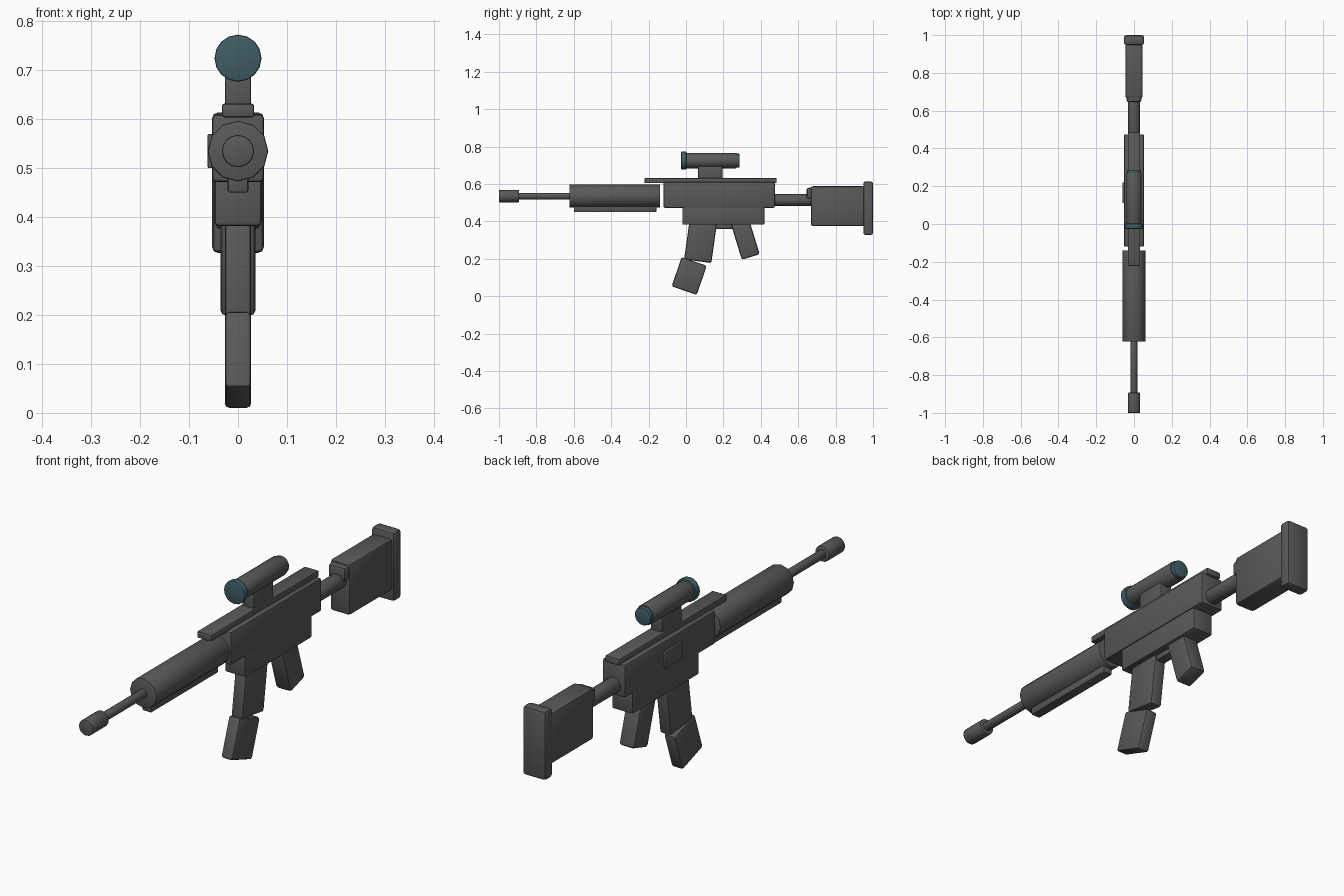
import bpy
import math

if "Cube" in bpy.data.objects:
    bpy.data.objects.remove(bpy.data.objects["Cube"], do_unlink=True)


def material(name, rgb):
    mat = bpy.data.materials.new(name)
    mat.use_nodes = True
    mat.diffuse_color = (*rgb, 1)
    mat.node_tree.nodes["Principled BSDF"].inputs["Base Color"].default_value = (*rgb, 1)
    return mat


GREY = material("dark grey", (0.1, 0.1, 0.1))
TEAL = material("lens teal", (0.05, 0.11, 0.13))


def finish(name, mat, bevel):
    ob = bpy.context.object
    ob.name = name
    ob.data.materials.append(mat)
    bpy.ops.object.transform_apply(location=False, rotation=True, scale=True)
    mod = ob.modifiers.new("Bevel", 'BEVEL')
    mod.width = bevel
    mod.segments = 2
    mod.limit_method = 'ANGLE'
    mod.angle_limit = math.radians(50)
    bpy.ops.object.modifier_apply(modifier=mod.name)
    bpy.ops.object.shade_smooth_by_angle(angle=math.radians(35))
    return ob


def box(name, half_width, y, z, bevel=0.008, x=0):
    """Upright block spanning the y and z ranges."""
    bpy.ops.mesh.primitive_cube_add(size=1, location=(x, sum(y) / 2, sum(z) / 2))
    bpy.context.object.scale = (2 * half_width, y[1] - y[0], z[1] - z[0])
    return finish(name, GREY, bevel)


def tilted(name, half_width, centre, depth, length, degrees, bevel=0.01):
    """Block leaning in the side plane."""
    bpy.ops.mesh.primitive_cube_add(size=1, location=(0, *centre))
    ob = bpy.context.object
    ob.scale = (2 * half_width, depth, length)
    ob.rotation_euler.x = math.radians(degrees)
    return finish(name, GREY, bevel)


def tube(name, radius, y, z, mat=GREY, sides=16, bevel=0.004):
    """Round part lying along the length."""
    bpy.ops.mesh.primitive_cylinder_add(vertices=sides, radius=radius, depth=y[1] - y[0],
                                        location=(0, sum(y) / 2, z))
    bpy.context.object.rotation_euler.x = math.pi / 2
    return finish(name, mat, bevel)


# Barrel and handguard
BORE = 0.535
tube("muzzle", 0.033, (-1, -0.893), BORE)
tube("barrel", 0.018, (-0.9, -0.58), BORE)
tube("handguard", 0.062, (-0.623, -0.139), BORE, sides=12)
box("handguard_lower_rail", 0.021, (-0.6, -0.158), (0.45, 0.5), 0.005)

# Receiver
box("upper_receiver", 0.053, (-0.12, 0.475), (0.472, 0.61))
box("lower_receiver", 0.048, (-0.02, 0.42), (0.382, 0.5))
box("ejection_port", 0.008, (0.11, 0.22), (0.5, 0.57), 0.003, x=-0.054)
box("top_rail", 0.033, (-0.222, 0.485), (0.604, 0.632), 0.005)

# Sight
SIGHT = 0.725
box("sight_mount", 0.027, (0.065, 0.195), (0.62, 0.7), 0.005)
tube("sight_body", 0.041, (-0.005, 0.27), SIGHT)
tube("front_lens", 0.048, (-0.026, 0.002), SIGHT, TEAL)
tube("rear_lens", 0.037, (0.262, 0.286), SIGHT, TEAL)

# Stock
tube("buffer_tube", 0.032, (0.45, 0.7), 0.514)
box("stock_collar", 0.04, (0.645, 0.72), (0.52, 0.58), 0.012)
box("stock", 0.046, (0.667, 0.955), (0.375, 0.588), 0.012)
box("butt_plate", 0.053, (0.948, 1), (0.327, 0.614), 0.012)

# Grip, trigger guard and magazine
tilted("pistol_grip", 0.036, (0.314, 0.315), 0.1, 0.22, 17, 0.012)
box("trigger_guard", 0.02, (0.14, 0.26), (0.36, 0.4), 0.005)
tilted("magazine_upper", 0.027, (0.08, 0.311), 0.147, 0.25, -8)
tilted("magazine_lower", 0.027, (0.017, 0.108), 0.142, 0.165, -19)
